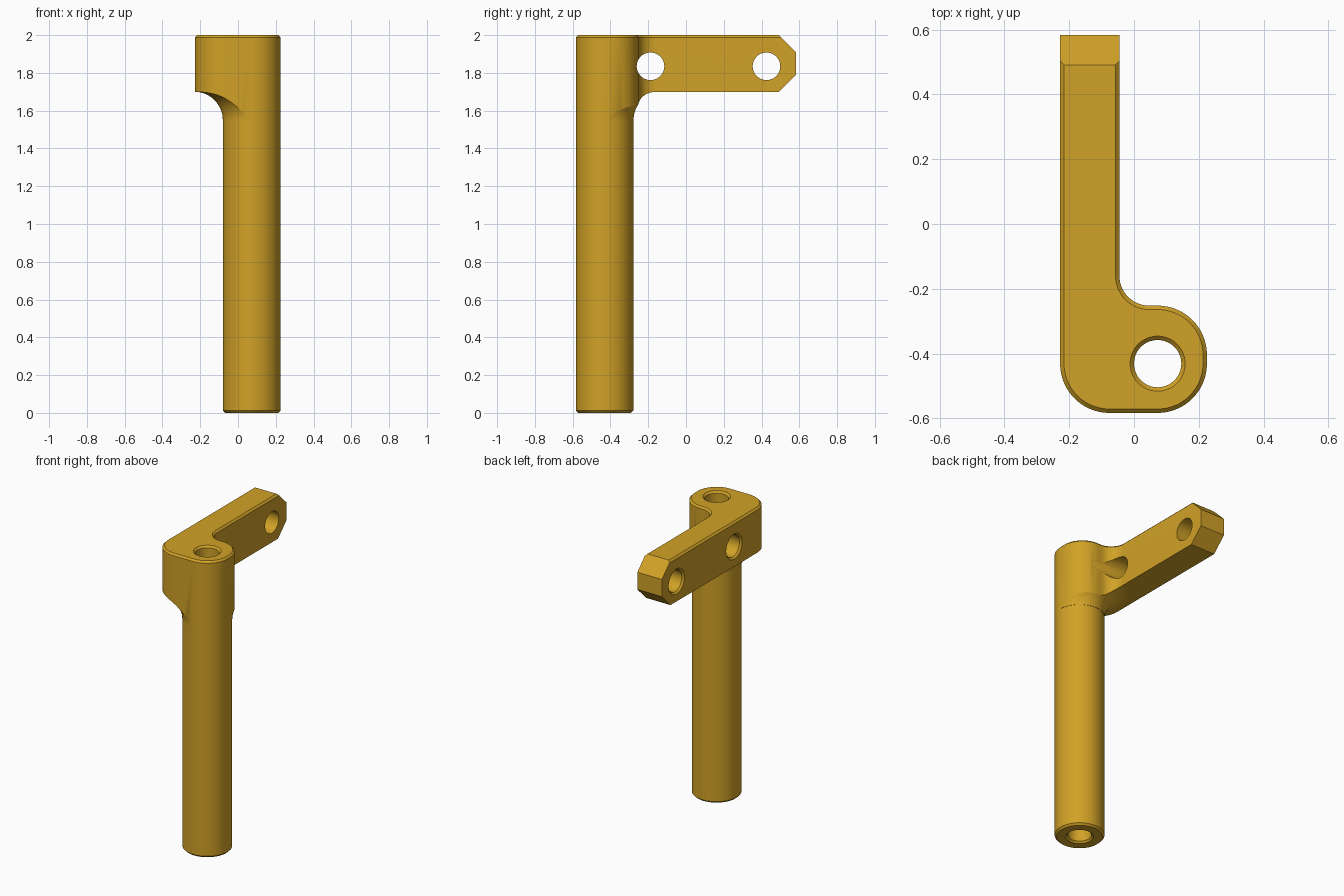
import bpy, bmesh, math
from mathutils import Vector, Matrix

if "Cube" in bpy.data.objects:
    bpy.data.objects.remove(bpy.data.objects["Cube"])

R, BORE, CH = 0.152, 0.073, 0.012      # shaft radius, hole radius, chamfer
AX, AY = 0.073, -0.431                 # shaft axis
JOIN = 1.552                           # height where shaft meets head

brass = bpy.data.materials.new("golden brass")
brass.diffuse_color = (0.64, 0.36, 0.02, 1)
brass.use_nodes = True
brass.node_tree.nodes["Principled BSDF"].inputs["Base Color"].default_value = brass.diffuse_color


def make(name, bm):
    bmesh.ops.recalc_face_normals(bm, faces=bm.faces)
    me = bpy.data.meshes.new(name)
    bm.to_mesh(me)
    bm.free()
    me.materials.append(brass)
    ob = bpy.data.objects.new(name, me)
    bpy.context.collection.objects.link(ob)
    return ob


def arc(cx, cy, r, a0, a1, n=24):
    return [(cx + r * math.cos(math.radians(a0 + (a1 - a0) * i / n)),
             cy + r * math.sin(math.radians(a0 + (a1 - a0) * i / n))) for i in range(n + 1)]


def lathe(name, profile, closed=True, matrix=Matrix(), n=96):
    """Spin (radius, height) points around z, then place with matrix."""
    bm = bmesh.new()
    vs = [bm.verts.new((r, 0, z)) for r, z in profile]
    es = [bm.edges.new(p) for p in zip(vs, vs[1:])]
    if closed:
        es.append(bm.edges.new((vs[-1], vs[0])))
    bmesh.ops.spin(bm, geom=vs + es, cent=(0, 0, 0), axis=(0, 0, 1),
                   angle=math.tau, steps=n, use_duplicate=False)
    bmesh.ops.remove_doubles(bm, verts=bm.verts, dist=1e-5)
    bm.transform(matrix)
    return make(name, bm)


def loft(name, rings):
    """Solid through matching rings of 3D points."""
    bm = bmesh.new()
    rows = [[bm.verts.new(p) for p in ring] for ring in rings]
    n = len(rows[0])
    for a, b in zip(rows, rows[1:]):
        for i in range(n):
            bm.faces.new((a[i], a[(i + 1) % n], b[(i + 1) % n], b[i]))
    bm.faces.new(rows[0])
    bm.faces.new(rows[-1])
    return make(name, bm)


def inset(pts, d):
    """Offset a counter-clockwise outline inwards."""
    out = []
    for i, p in enumerate(pts):
        a, b, c = Vector(pts[i - 1]), Vector(p), Vector(pts[(i + 1) % len(pts)])
        t1, t2 = (b - a).normalized(), (c - b).normalized()
        n1, n2 = Vector((-t1.y, t1.x)), Vector((-t2.y, t2.x))
        out.append(b + (n1 + n2) * (d / (1 + n1.dot(n2))))
    return out


def cut(target, cutter):
    mod = target.modifiers.new("cut", 'BOOLEAN')
    mod.operation, mod.solver, mod.object = 'DIFFERENCE', 'EXACT', cutter
    bpy.context.view_layer.objects.active = target
    bpy.ops.object.modifier_apply(modifier=mod.name)
    bpy.data.objects.remove(cutter)


def hole(matrix, low, top):
    """Drill with a countersunk mouth at local height top."""
    return lathe("hole_cutter", [(0, low), (BORE, low), (BORE, top - CH),
                                 (BORE + CH + 0.01, top + 0.01), (0, top + 0.01)],
                 matrix=matrix, n=64)


axis = Matrix.Translation((AX, AY, 0))

# Hollow shaft with chamfered lower end
shaft = lathe("shaft", [(BORE, JOIN), (BORE, CH), (BORE + CH, 0), (R - CH, 0),
                        (R, CH), (R, JOIN)], closed=False, matrix=axis)

# Head and arm outline, counter-clockwise
outline = (arc(-0.076, AY, R, 180, 270) + arc(AX, AY, R, 270, 360)
           + arc(AX, -0.404, R, 0, 90) + arc(0.047, -0.16, 0.092, 270, 180)
           + [(-0.045, 0.583), (-0.228, 0.583)])
small = inset(outline, CH)
head = loft("head_and_arm", [[(x, y, JOIN) for x, y in outline],
                             [(x, y, 2 - CH) for x, y in outline],
                             [(x, y, 2) for x, y in small]])

# Concave sweep from the shaft up to the arm's underside
sweep = [(0.3035 + 0.15 * math.cos(a), 1.55 + 0.15 * math.sin(a))
         for a in [math.pi - math.pi / 2 * i / 20 for i in range(21)]]
cut(head, lathe("sweep_cutter", [(0.1535, 1.4)] + sweep + [(1.5, 1.70), (1.5, 1.4)],
                matrix=axis, n=128))

# Bevelled arm tip, above and below
for s in (1, -1):
    tri = [(0.471, 0.17), (0.613, 0.028), (0.613, 0.17)]
    cut(head, loft("tip_cutter", [[(x, y, 1.85 + s * z) for y, z in tri] for x in (-0.4, 0.2)]))

# Vertical bore and two cross holes
cut(head, hole(axis, 1.4, 2.0))
for y in (-0.188, 0.426):
    place = Matrix.Translation((0, y, 1.835)) @ Matrix.Rotation(-math.pi / 2, 4, 'Y')
    cut(head, hole(place, -0.5, 0.228))

# Smooth round surfaces, keep edges crisp
for ob in (shaft, head):
    bpy.ops.object.select_all(action='DESELECT')
    ob.select_set(True)
    bpy.context.view_layer.objects.active = ob
    bpy.ops.object.shade_smooth_by_angle(angle=math.radians(25))
